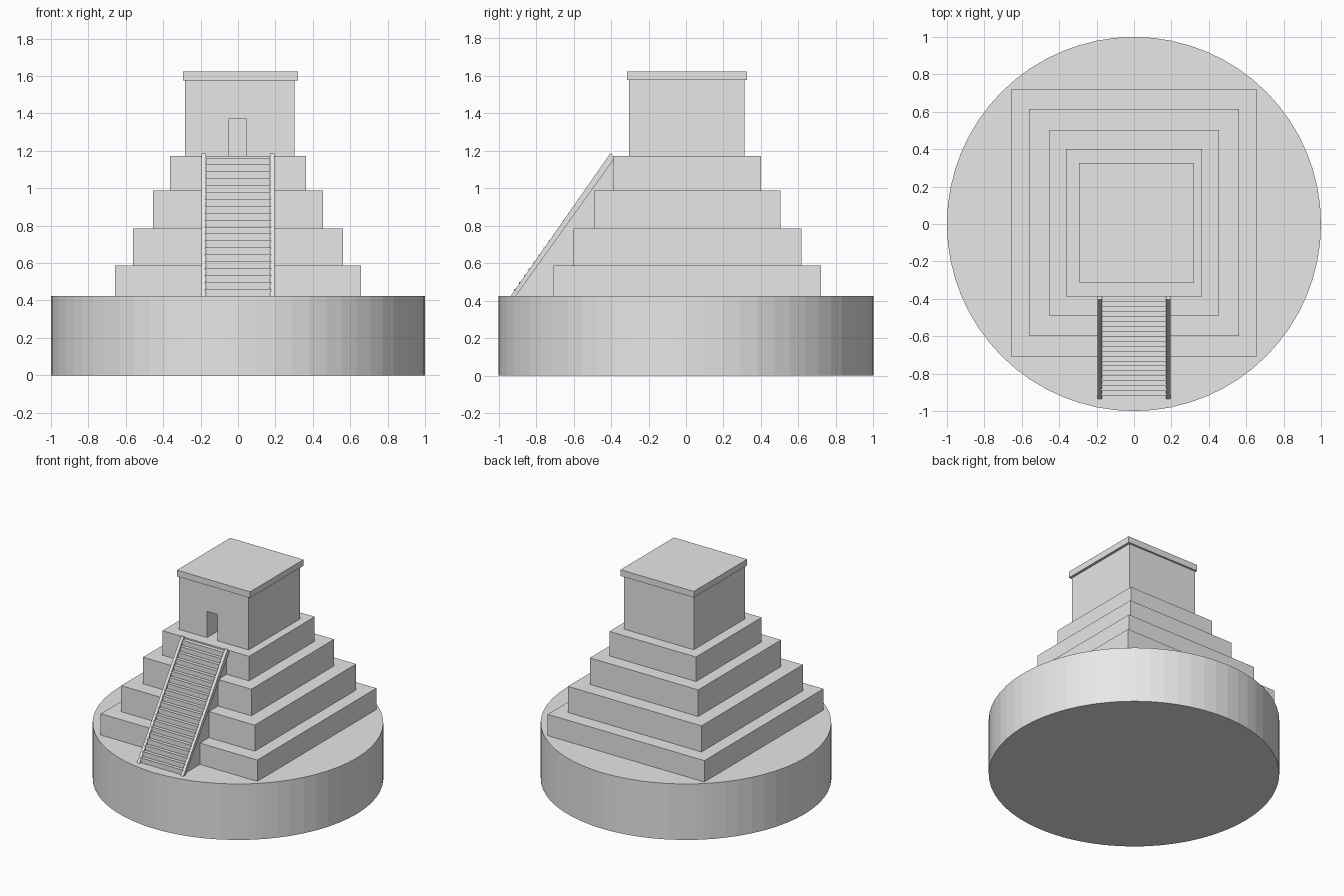
import bpy
import bmesh

if "Cube" in bpy.data.objects:
    bpy.data.objects.remove(bpy.data.objects["Cube"], do_unlink=True)

stone = bpy.data.materials.new("grey stone")
stone.use_nodes = True
GREY = (0.8, 0.8, 0.8, 1)
stone.diffuse_color = GREY
stone.node_tree.nodes["Principled BSDF"].inputs["Base Color"].default_value = GREY


def finish(name, bm):
    bmesh.ops.recalc_face_normals(bm, faces=bm.faces)
    mesh = bpy.data.meshes.new(name)
    bm.to_mesh(mesh)
    bm.free()
    mesh.materials.append(stone)
    obj = bpy.data.objects.new(name, mesh)
    bpy.context.scene.collection.objects.link(obj)
    return obj


def box(name, x, y, z):
    """Box from (low, high) ranges on each axis."""
    bm = bmesh.new()
    bmesh.ops.create_cube(bm, size=1)
    for v in bm.verts:
        v.co = [r[0] + (c + 0.5) * (r[1] - r[0]) for c, r in zip(v.co, (x, y, z))]
    return finish(name, bm)


def extrude_profile(name, points, x0, x1):
    """Extrude a closed (y, z) outline along x."""
    bm = bmesh.new()
    face = bm.faces.new([bm.verts.new((x0, y, z)) for y, z in points])
    new = bmesh.ops.extrude_face_region(bm, geom=[face])["geom"]
    moved = [g for g in new if isinstance(g, bmesh.types.BMVert)]
    bmesh.ops.translate(bm, verts=moved, vec=(x1 - x0, 0, 0))
    return finish(name, bm)


# Round base
BASE = 0.425
bm = bmesh.new()
bmesh.ops.create_cone(bm, cap_ends=True, segments=64, radius1=1, radius2=1, depth=BASE)
bmesh.ops.translate(bm, verts=bm.verts, vec=(0, 0, BASE / 2))
finish("round_base", bm)

# Stepped tiers: half width, front, back, top
tiers = [(0.658, -0.708, 0.72, 0.587), (0.561, -0.6, 0.615, 0.785),
         (0.455, -0.49, 0.503, 0.987), (0.364, -0.387, 0.4, 1.173)]
bottom = BASE
for i, (half, front, back, top) in enumerate(tiers):
    box(f"tier_{i + 1}", (-half, half), (front, back), (bottom, top))
    bottom = top
TOP = bottom

# Temple room with a recessed doorway, and its roof slab
room = box("temple_room", (-0.284, 0.302), (-0.303, 0.312), (TOP, 1.577))
cutter = box("doorway_cutter", (-0.048, 0.042), (-0.4, -0.1), (TOP - 0.1, 1.372))
cutter.hide_render = True
cutter.hide_viewport = True
cutter.display_type = 'WIRE'
doorway = room.modifiers.new("doorway", 'BOOLEAN')
doorway.operation = 'DIFFERENCE'
doorway.object = cutter
doorway.solver = 'EXACT'
box("roof_slab", (-0.294, 0.322), (-0.314, 0.326), (1.577, 1.624))

# Staircase with solid underside
STEPS = 20
y0, y1 = -0.918, -0.392
run, rise = (y1 - y0) / STEPS, (TOP - 0.01 - BASE) / STEPS
outline = [(y1 + 0.03, BASE), (y0, BASE)]
for i in range(STEPS):
    y, z = y0 + i * run, BASE + (i + 1) * rise
    outline += [(y, z), (y + run, z)]
outline.append((y1 + 0.03, outline[-1][1]))
extrude_profile("stairs", outline, -0.176, 0.176)

# Sloping side rails
rail = [(-0.935, BASE), (-0.403, 1.187), (-0.388, 1.172), (-0.388, 1.15), (-0.908, BASE)]
for side, name in ((1, "left_rail"), (-1, "right_rail")):
    extrude_profile(name, rail, side * 0.172, side * 0.195)
